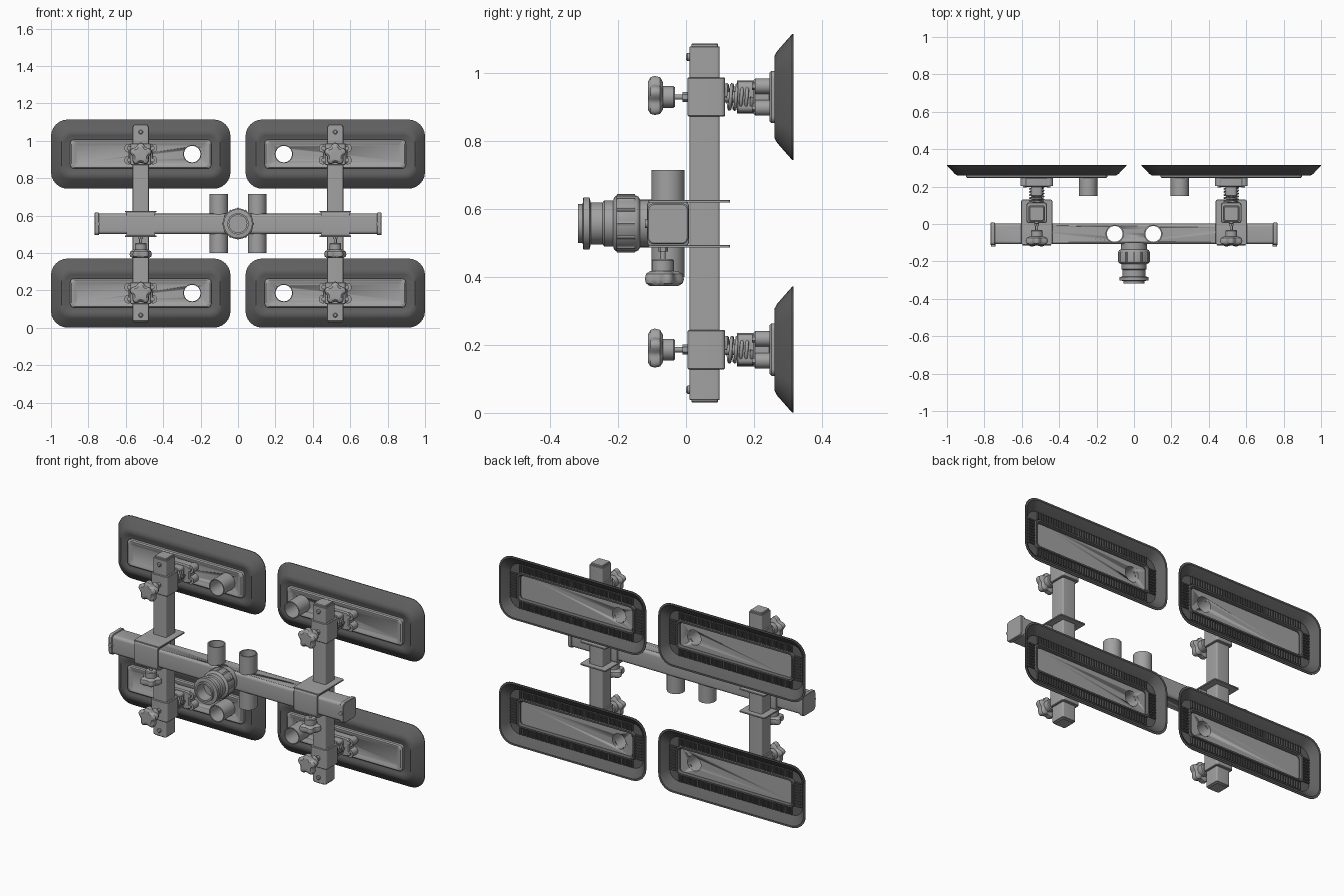
import bpy, bmesh, math
from mathutils import Matrix, Vector

if "Cube" in bpy.data.objects:
    bpy.data.objects.remove(bpy.data.objects["Cube"])


def material(name, v):
    m = bpy.data.materials.new(name)
    m.diffuse_color = (v, v, v, 1)
    m.use_nodes = True
    m.node_tree.nodes["Principled BSDF"].inputs["Base Color"].default_value = m.diffuse_color
    return m


METAL = material("grey metal", 0.36)
RUBBER = material("dark rubber", 0.115)


def finish(name, bm, mat, angle=35):
    bmesh.ops.recalc_face_normals(bm, faces=bm.faces)
    me = bpy.data.meshes.new(name)
    bm.to_mesh(me)
    bm.free()
    ob = bpy.data.objects.new(name, me)
    bpy.context.collection.objects.link(ob)
    me.materials.append(mat)
    bpy.ops.object.select_all(action='DESELECT')
    ob.select_set(True)
    bpy.context.view_layer.objects.active = ob
    bpy.ops.object.shade_smooth_by_angle(angle=math.radians(angle))
    return ob


def loft(name, rings, mat, closed=False):
    """Skin rings of points; closed joins the last ring to the first."""
    bm = bmesh.new()
    vs = [[bm.verts.new(p) for p in r] for r in rings]
    n = len(vs[0])
    pairs = list(zip(vs, vs[1:])) + ([(vs[-1], vs[0])] if closed else [])
    for a, b in pairs:
        for i in range(n):
            j = (i + 1) % n
            bm.faces.new((a[i], a[j], b[j], b[i]))
    if not closed:
        bm.faces.new(vs[0])
        bm.faces.new(vs[-1])
    return finish(name, bm, mat)


def place(u, v, d, axis):
    return {'x': (d, u, v), 'y': (u, d, v), 'z': (u, v, d)}[axis]


def rrect(c, hu, hv, r, d, axis='y', seg=6):
    """Rounded rectangle ring at depth d along the axis."""
    pts = []
    for k, (su, sv) in enumerate(((1, 1), (-1, 1), (-1, -1), (1, -1))):
        for i in range(seg + 1):
            t = math.pi / 2 * (k + i / seg)
            pts.append(place(c[0] + su * (hu - r) + r * math.cos(t),
                             c[1] + sv * (hv - r) + r * math.sin(t), d, axis))
    return pts


def turned(name, c, profile, axis='y', closed=False, lobes=0, n=32, mat=METAL):
    """Turned part from (radius, depth) pairs; lobes makes a star grip."""
    rings = []
    for r, d in profile:
        ring = []
        for i in range(n):
            t = 2 * math.pi * i / n
            q = r * (0.87 + 0.13 * math.cos(lobes * t)) if lobes else r
            ring.append(place(c[0] + q * math.sin(t), c[1] + q * math.cos(t), d, axis))
        rings.append(ring)
    return loft(name, rings, mat, closed)


def bar(name, c, hu, hv, r, d0, d1, axis, e=0.006):
    """Rounded bar with softened ends."""
    return loft(name, [rrect(c, hu - e, hv - e, r, d0, axis), rrect(c, hu, hv, r, d0 + e, axis),
                       rrect(c, hu, hv, r, d1 - e, axis), rrect(c, hu - e, hv - e, r, d1, axis)], METAL)


def drill(ob, c, r, d0, d1, axis):
    cut = turned("hole_cutter", c, [(r, d0), (r, d1)], axis)
    cut.hide_render = True
    m = ob.modifiers.new("hole", 'BOOLEAN')
    m.object, m.operation, m.solver = cut, 'DIFFERENCE', 'EXACT'
    bpy.context.view_layer.objects.active = ob
    bpy.ops.object.modifier_apply(modifier=m.name)
    bpy.data.objects.remove(cut)


def star_knob(name, c, d, axis, s):
    """Star grip at depth d, its hub and shaft run along the axis in direction s."""
    turned(name + "_grip", c, [(0.045, d), (0.058, d + s * .008), (0.062, d + s * .02),
                               (0.058, d + s * .036), (0.042, d + s * .045)], axis, lobes=5, n=50)
    turned(name + "_hub", c, [(0.032, d + s * .03), (0.032, d + s * .075), (0.028, d + s * .08)], axis)
    turned(name + "_shaft", c, [(0.008, d + s * .07), (0.008, d + s * .14)], axis, n=16)
    turned(name + "_nut", c, [(0.015, d + s * .102), (0.015, d + s * .118)], axis, n=6)


def pad_ribs(c):
    """Short radial ribs around the back channel of a suction pad."""
    bm = bmesh.new()

    def rib(x, z, sx, sz):
        bmesh.ops.create_cube(bm, size=1, matrix=Matrix.Translation((c[0] + x, 0.279, c[1] + z))
                              @ Matrix.Diagonal((sx, 0.014, sz, 1)))
    for s in (-1, 1):
        for i in range(44):
            rib(-0.3655 + i * 0.017, s * 0.107, 0.007, 0.04)
        for i in range(9):
            rib(s * 0.408, -0.068 + i * 0.017, 0.04, 0.007)
    finish("suction_pad_ribs", bm, RUBBER)


def suction_unit(sx, z):
    c = (sx * 0.52, z)
    # flared rubber skirt with hollow back
    prof = [(.365, .068, .02, .268), (.39, .088, .03, .268), (.405, .1, .04, .262),
            (.425, .12, .055, .26), (.438, .135, .065, .268), (.48, .185, .09, .312),
            (.48, .185, .09, .316), (.47, .175, .085, .316), (.44, .14, .065, .287),
            (.433, .131, .06, .276), (.386, .086, .028, .276), (.383, .083, .026, .29),
            (.374, .074, .02, .29), (.365, .068, .02, .279)]
    loft("suction_pad", [rrect(c, a, b, r, d) for a, b, r, d in prof], RUBBER, closed=True)
    pad_ribs(c)
    # backing plate with vacuum port
    plate = loft("pad_plate", [rrect(c, a, b, r, d) for a, b, r, d in (
        (.345, .05, .012, .252), (.355, .06, .016, .245), (.369, .071, .018, .245),
        (.377, .077, .02, .251), (.377, .077, .02, .274))], METAL)
    port = (sx * 0.245, z)
    drill(plate, port, 0.044, 0.2, 0.32, 'y')
    turned("vacuum_port", port, [(.049, .15), (.049, .272), (.044, .272), (.044, .15)], closed=True)
    # mounting block with corner bolts
    bar("pad_mount", c, .066, .054, .015, .197, .25, 'y')
    for u in (-1, 1):
        for v in (-1, 1):
            b = (c[0] + u * .065, z + v * .032)
            turned("mount_lug", b, [(.023, .203), (.023, .25)], n=20)
            turned("mount_bolt", b, [(.011, .194), (.011, .205)], n=6)
    bar("spring_seat", c, .03, .045, .015, .15, .2, 'y', .003)
    turned("spring_rod", c, [(.016, .1), (.016, .2)], n=20)
    # coil spring
    cu = bpy.data.curves.new("coil_spring", 'CURVE')
    cu.dimensions, cu.bevel_depth, cu.bevel_resolution = '3D', 0.0055, 1
    sp = cu.splines.new('POLY')
    n = 90
    sp.points.add(n)
    for i in range(n + 1):
        t = 2 * math.pi * 5 * i / n
        sp.points[i].co = (c[0] + .036 * math.cos(t), .116 + .078 * i / n, z + .036 * math.sin(t), 1)
    cu.materials.append(METAL)
    bpy.context.collection.objects.link(bpy.data.objects.new("coil_spring", cu))
    # sliding collar and its locking knob
    bar("slide_collar", (c[0], .06), .054, .055, .012, z - .058, z + .058, 'z', .003)
    star_knob("slide_knob", c, -0.112, 'y', 1)


for sx in (-1, 1):
    x = sx * 0.52
    for z in (0.186, 0.929):
        suction_unit(sx, z)
    # upright with end plugs and screws
    bar("upright", (x, .055), .043, .044, .008, .038, 1.077, 'z', .001)
    bar("upright_plugs", (x, .055), .038, .039, .008, .03, 1.087, 'z', .003)
    for z in (.068, 1.047):
        turned("plug_screw", (x, z), [(.008, 0), (.012, .004), (.012, .014)], n=16)
    # clamp joining upright and crossbar
    bar("crossbar_sleeve", (-.053, .556), .062, .07, .018, x - .077, x + .077, 'x', .002)
    for z in (.49, .622):
        bar("clamp_plate", (x, .01), .083, .12, .008, z - .004, z + .004, 'z', .001)
    star_knob("clamp_knob", (x, -.068), .373, 'z', 1)
    # crossbar end caps
    bar("crossbar_cap", (-.053, .556), .06, .06, .018, sx * .755 - .012, sx * .755 + .012, 'x', .003)
    turned("cap_screw", (sx * .752, .556), [(.012, -.12), (.012, -.1)], n=16)

# crossbar drilled for the hose pipes
cross = bar("crossbar", (-.053, .556), .055, .055, .018, -.75, .75, 'x', .001)
for x in (-.103, .103):
    drill(cross, (x, -.053), .042, .4, .7, 'z')
    turned("hose_pipe", (x, -.053), [(.049, .4), (.049, .715), (.042, .715), (.042, .4)], 'z', closed=True)

# central lifting coupling with blind bore
turned("coupling", (0, .557), [(.07, -.1), (.07, -.135), (.079, -.14), (.082, -.146), (.082, -.205),
       (.075, -.212), (.068, -.214), (.068, -.24), (.062, -.245), (.062, -.28), (.077, -.284),
       (.077, -.302), (.057, -.304), (.057, -.318), (.047, -.318), (.047, -.25)], n=40)
for i in range(12):
    t = 2 * math.pi * i / 12
    turned("coupling_grip", (.078 * math.sin(t), .557 + .078 * math.cos(t)),
           [(.008, -.203), (.008, -.15)], n=8)
